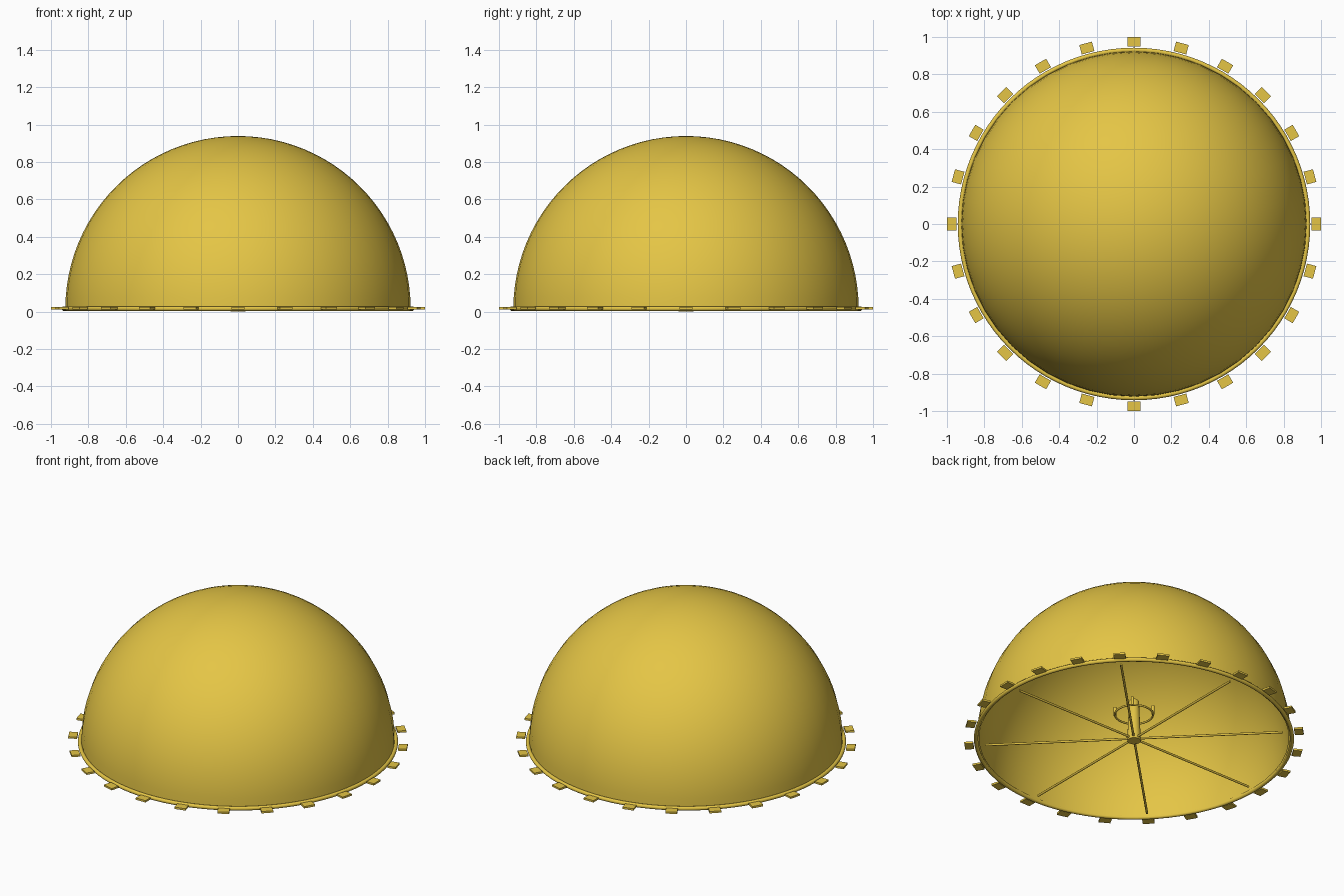
import bpy, bmesh
from math import pi, sin, cos, radians
from mathutils import Matrix

if "Cube" in bpy.data.objects:
    bpy.data.objects.remove(bpy.data.objects["Cube"])

gold = bpy.data.materials.new("gold")
gold.diffuse_color = (0.78, 0.56, 0.06, 1)
gold.use_nodes = True
gold.node_tree.nodes["Principled BSDF"].inputs["Base Color"].default_value = gold.diffuse_color
Z0 = 0.016   # height of the rim plane


def make(name, bm, angle=40):
    bmesh.ops.recalc_face_normals(bm, faces=bm.faces)
    me = bpy.data.meshes.new(name)
    bm.to_mesh(me)
    bm.free()
    ob = bpy.data.objects.new(name, me)
    bpy.context.collection.objects.link(ob)
    me.materials.append(gold)
    bpy.ops.object.select_all(action='DESELECT')
    ob.select_set(True)
    bpy.context.view_layer.objects.active = ob
    bpy.ops.object.shade_smooth_by_angle(angle=radians(angle))
    return ob


def lathe(name, profile, steps, angle=40):
    bm = bmesh.new()
    vs = [bm.verts.new((r, 0, z)) for r, z in profile]
    es = [bm.edges.new(p) for p in zip(vs, vs[1:])]
    bmesh.ops.spin(bm, geom=vs + es, cent=(0, 0, 0), axis=(0, 0, 1),
                   angle=2 * pi, steps=steps, use_duplicate=False)
    bmesh.ops.remove_doubles(bm, verts=bm.verts, dist=1e-5)
    return make(name, bm, angle)


def ring(name, major, minor, z, steps):
    pts = [(major + minor * cos(2 * pi * i / 12), z + minor * sin(2 * pi * i / 12))
           for i in range(13)]
    return lathe(name, pts, steps, 60)


def arc(r, n=24):
    return [(r * cos(pi / 2 * i / n), Z0 + r * sin(pi / 2 * i / n)) for i in range(n + 1)]


# hollow dome: outer skin up, inner skin back down, closed at the lip
outer, inner = arc(0.923), arc(0.913)
lathe("dome_outer", outer, 48)
lathe("dome_inner", inner, 48)

# rolled rim
ring("rim", 0.930, 0.0125, Z0, 96)

# tabs around the rim
bm = bmesh.new()
for k in range(24):
    m = (Matrix.Rotation(k * pi / 12, 4, 'Z') @ Matrix.Translation((0.974, 0, Z0 + 0.002))
         @ Matrix.Diagonal((0.052, 0.07, 0.012, 1)))
    bmesh.ops.create_cube(bm, size=1, matrix=m)
make("rim_tabs", bm)

# flat spokes across the opening
bm = bmesh.new()
for k in range(8):
    m = (Matrix.Rotation(k * pi / 4, 4, 'Z') @ Matrix.Translation((0.445, 0, Z0))
         @ Matrix.Rotation(pi / 2, 4, 'Y'))
    bmesh.ops.create_cone(bm, cap_ends=True, segments=10, radius1=0.007,
                          radius2=0.007, depth=0.87, matrix=m)
make("spokes", bm)

# central post
lathe("centre_post", [(0, 0), (0.04, 0), (0.03, 0.265), (0.022, 0.275), (0, 0.275)], 24)

# small ring with four upright pins
ring("inner_ring", 0.112, 0.006, 0.18, 48)
bm = bmesh.new()
for k in range(4):
    a = pi / 4 + k * pi / 2
    m = Matrix.Translation((0.112 * cos(a), 0.112 * sin(a), 0.205))
    bmesh.ops.create_cone(bm, cap_ends=True, segments=12, radius1=0.009,
                          radius2=0.009, depth=0.055, matrix=m)
make("ring_pins", bm)
